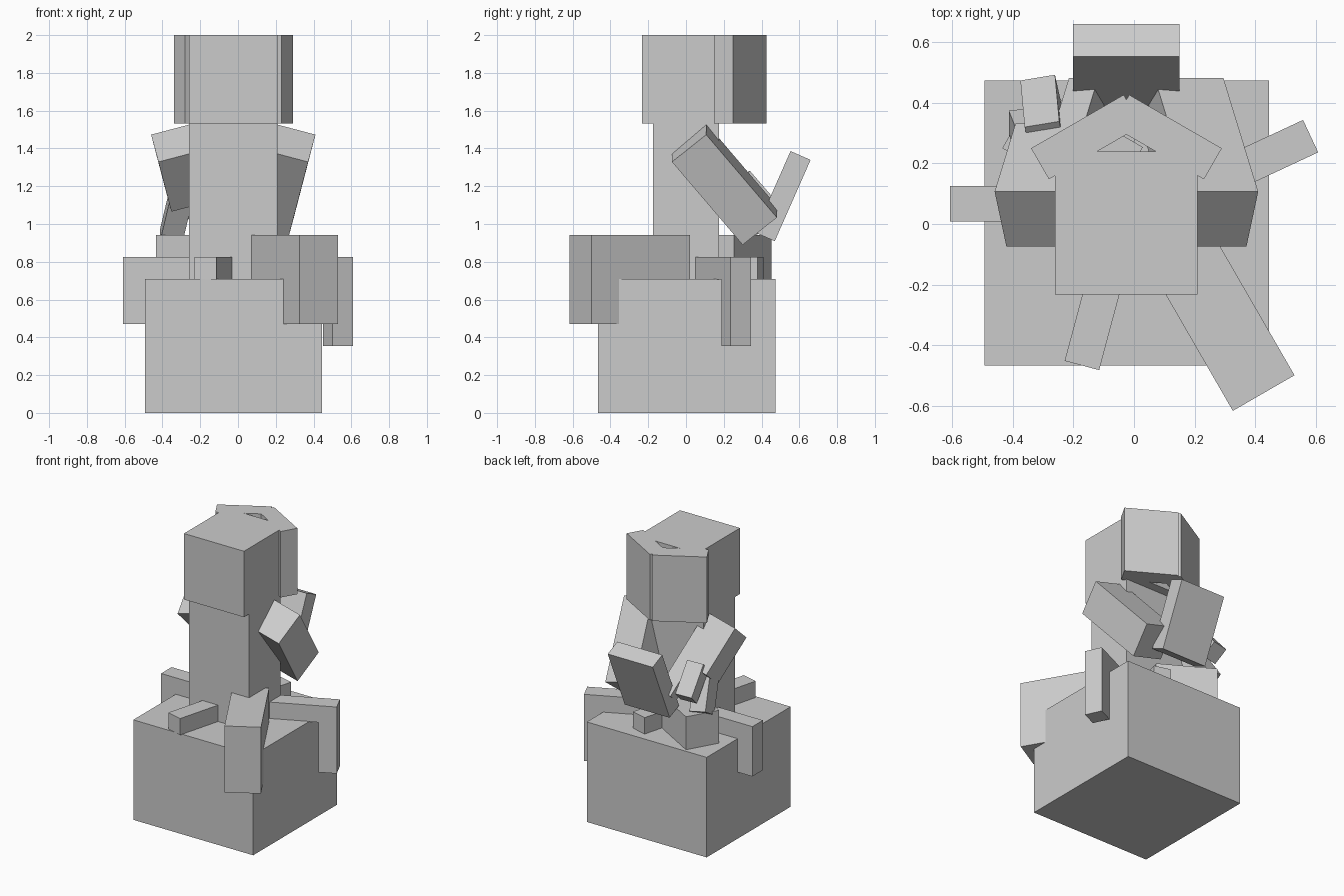
import bpy, bmesh
from math import radians
from mathutils import Matrix, Vector

if "Cube" in bpy.data.objects:
    bpy.data.objects.remove(bpy.data.objects["Cube"])

CX = -0.025            # symmetry plane of the figure
MIRROR = Matrix.Translation((2 * CX, 0, 0)) @ Matrix.Scale(-1, 4, (1, 0, 0))


def finish(name, bm, matrix):
    bm.transform(matrix)
    bmesh.ops.recalc_face_normals(bm, faces=bm.faces)
    me = bpy.data.meshes.new(name)
    bm.to_mesh(me)
    bm.free()
    ob = bpy.data.objects.new(name, me)
    bpy.context.collection.objects.link(ob)
    return ob


def box(name, lo, hi, matrix=Matrix()):
    lo, hi = Vector(lo), Vector(hi)
    bm = bmesh.new()
    bmesh.ops.create_cube(bm, size=1)
    local = Matrix.Translation((lo + hi) / 2) @ Matrix.Diagonal((*(hi - lo), 1))
    return finish(name, bm, matrix @ local)


def frame(origin, w, l):
    """Axes: x = width, y = depth, z = length."""
    l = Vector(l).normalized()
    w = Vector(w)
    w = (w - l * w.dot(l)).normalized()
    m = Matrix((w, l.cross(w), l)).transposed().to_4x4()
    return Matrix.Translation(origin) @ m


def tentacle(name, angle, tip, width, length, drop=0, thick=0.118):
    """Bar lying on the block, optionally bent down over its edge."""
    z0, z1 = 0.706, 0.706 + width
    pts = [(-length, z0), (-length, z1), (0, z1)]
    if drop:
        pts += [(0, z0 - drop), (-thick, z0 - drop), (-thick, z0)]
    else:
        pts += [(0, z0)]
    bm = bmesh.new()
    f = bm.faces.new([bm.verts.new((a, -width / 2, z)) for a, z in pts])
    new = bmesh.ops.extrude_face_region(bm, geom=[f])['geom']
    bmesh.ops.translate(bm, vec=(0, width, 0),
                        verts=[v for v in new if isinstance(v, bmesh.types.BMVert)])
    finish(name, bm, Matrix.Translation((*tip, 0)) @ Matrix.Rotation(radians(angle), 4, 'Z'))


# Block, torso and head
box("base_block", (-0.493, -0.467, 0), (0.446, 0.473, 0.708))
box("torso", (-0.26, -0.176, 0.70), (0.21, 0.176, 1.533))
box("head", (-0.26, -0.233, 1.533), (0.21, 0.24, 2.0))

# Angled flaps behind the head
flap = Matrix.Translation((-0.1575, 0.287, 0)) @ Matrix.Rotation(radians(30), 4, 'Z')
for side, m in (("left", Matrix()), ("right", MIRROR)):
    box("head_flap_" + side, (-0.1765, -0.059, 1.533), (0.1765, 0.059, 2.0), m @ flap)

# Arms swept backward; the left one is cut short
arm = frame((0.41, 0.107, 1.473), (0.966, 0, -0.259), (-0.195, 0.637, -0.747))
box("right_arm", (-0.235, 0, 0), (0, 0.235, 0.588), arm)
box("left_arm", (-0.235, 0, 0), (0, 0.235, 0.353), MIRROR @ arm)

# Splayed fingers on the left arm
box("left_finger_inner", (-0.235, 0, 0.353), (-0.135, 0.118, 0.588), MIRROR @ arm)
box("left_finger_upper", (-0.058, 0, -0.235), (0.058, 0.118, 0),
    frame((-0.318, 0.483, 1.10), (0.98, 0.13, 0.1), (-0.06, 0.65, -0.75)))
box("left_finger_outer", (-0.059, -0.059, -0.235), (0.059, 0.059, 0),
    frame((-0.355, 0.33, 0.93), (1, 0.1, -0.15), (-0.2, 0.5, -0.84)))

# Tilted slab held by the arms
box("held_slab", (-0.176, -0.058, -0.235), (0.176, 0.058, 0.235),
    Matrix.Translation((CX, 0.4725, 1.19)) @ Matrix.Rotation(radians(-23.8), 4, 'X')
    @ Matrix.Translation((0, 0.053, -0.023)))

# Tentacles spreading over the block
tentacle("front_small_tentacle", 255, (-0.172, -0.467), 0.118, 0.47)
tentacle("front_large_tentacle", 300, (0.428, -0.558), 0.235, 0.60, 0.235, 0.176)
tentacle("right_tentacle", 25, (0.583, 0.290), 0.118, 0.47, 0.353)
tentacle("left_tentacle", 180, (-0.608, 0.067), 0.118, 0.42, 0.235)
tentacle("back_large_tentacle", 150, (-0.376, 0.352), 0.235, 0.40)
tentacle("back_small_tentacle", 75, (0.093, 0.395), 0.118, 0.36)
